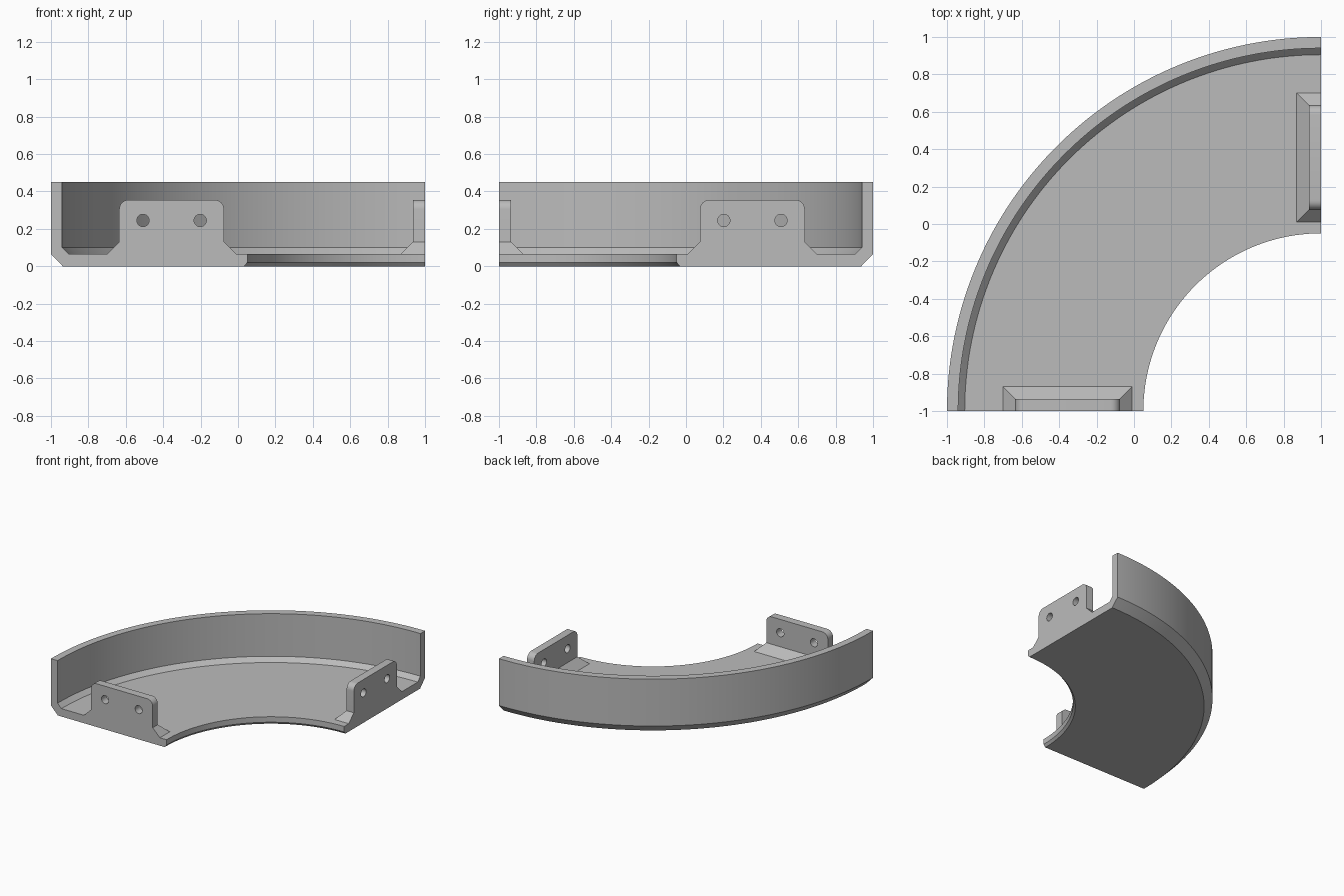
import bpy, bmesh, math
from mathutils import Matrix, Vector

cube = bpy.data.objects.get("Cube")
if cube:
    bpy.data.objects.remove(cube, do_unlink=True)

grey = bpy.data.materials.new("plain grey")
grey.use_nodes = True
colour = (0.5, 0.5, 0.5, 1)
grey.diffuse_color = colour
grey.node_tree.nodes["Principled BSDF"].inputs["Base Color"].default_value = colour

FLOOR, GUSSET_TOP, TAB_TOP = 0.065, 0.13, 0.355
HALF_TAB, THICK, FLARE = 0.28, 0.065, 0.065


def finish(bm, name, matrix=Matrix()):
    """Turn a bmesh into a shaded, coloured object."""
    bmesh.ops.recalc_face_normals(bm, faces=bm.faces[:])
    mesh = bpy.data.meshes.new(name)
    bm.to_mesh(mesh)
    bm.free()
    mesh.materials.append(grey)
    obj = bpy.data.objects.new(name, mesh)
    obj.matrix_world = matrix
    bpy.context.collection.objects.link(obj)
    bpy.ops.object.select_all(action='DESELECT')
    obj.select_set(True)
    bpy.context.view_layer.objects.active = obj
    bpy.ops.object.shade_smooth_by_angle(angle=math.radians(20))


def skin(bm, rings):
    """Join closed rings of points into a capped solid."""
    rings = [[bm.verts.new(p) for p in ring] for ring in rings]
    n = len(rings[0])
    for a, b in zip(rings, rings[1:]):
        for i in range(n):
            j = (i + 1) % n
            bm.faces.new((a[i], a[j], b[j], b[i]))
    bm.faces.new(rings[0])
    bm.faces.new(rings[-1])


def arc(cx, cz, r, start, end, steps):
    angles = [math.radians(start + (end - start) * i / steps) for i in range(steps + 1)]
    return [(cx + r * math.cos(a), cz + r * math.sin(a)) for a in angles]


# Quarter-turn channel: floor with one outer wall, (radius, height) section
section = [(0.967, 0), (1.937, 0), (2, 0.065), (2, 0.45), (1.94, 0.45),
           (1.94, 0.10), (1.905, FLOOR), (0.95, FLOOR), (0.95, 0.02)]
STEPS = 72
bm = bmesh.new()
sweep = [math.pi / 2 * (1 + i / STEPS) for i in range(STEPS + 1)]
skin(bm, [[(1 + r * math.cos(a), -1 + r * math.sin(a), z) for r, z in section]
          for a in sweep])
finish(bm, "curved_channel")


def gusset(name, matrix):
    """Sloped foot, flared on three sides."""
    bm = bmesh.new()
    rings = []
    for z, grow in ((FLOOR, FLARE), (GUSSET_TOP, 0)):
        w, d = HALF_TAB + grow, THICK + grow
        rings.append([(-w, 0, z), (w, 0, z), (w, d, z), (-w, d, z)])
    skin(bm, rings)
    finish(bm, name, matrix)


def tab(name, matrix):
    """Upright plate with rounded top corners and two bolt holes."""
    r = 0.05
    cx, cz = HALF_TAB - r, TAB_TOP - r
    outline = [(-HALF_TAB, GUSSET_TOP), (HALF_TAB, GUSSET_TOP)]
    outline += arc(cx, cz, r, 0, 90, 8) + arc(-cx, cz, r, 90, 180, 8)
    holes = [arc(x, 0.245, 0.033, 0, 360, 24)[:-1] for x in (-0.153, 0.153)]
    bm = bmesh.new()
    for loop in [outline] + holes:
        verts = [bm.verts.new((x, 0, z)) for x, z in loop]
        for a, b in zip(verts, verts[1:] + verts[:1]):
            bm.edges.new((a, b))
    bmesh.ops.triangle_fill(bm, edges=bm.edges[:], use_beauty=True, normal=(0, -1, 0))
    out = bmesh.ops.extrude_face_region(bm, geom=bm.faces[:])
    moved = [g for g in out["geom"] if isinstance(g, bmesh.types.BMVert)]
    bmesh.ops.translate(bm, verts=moved, vec=Vector((0, THICK, 0)))
    finish(bm, name, matrix)


# One joining tab on each open end
ends = {"front": Matrix.Translation((-0.355, -1, 0)),
        "left": Matrix.Translation((1, 0.355, 0)) @ Matrix.Rotation(math.pi / 2, 4, 'Z')}
for side, place in ends.items():
    gusset(side + "_tab_foot", place)
    tab(side + "_joining_tab", place)
